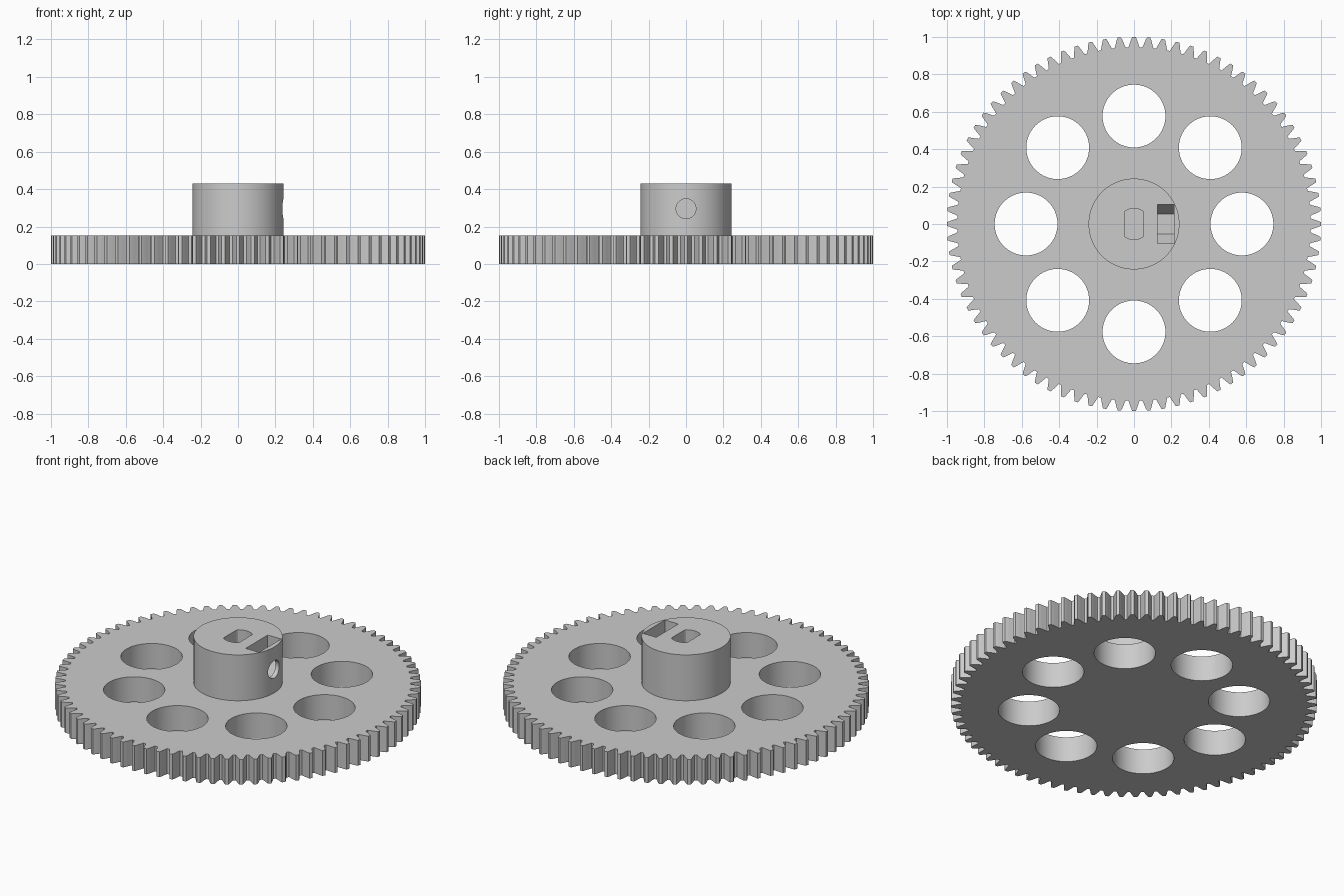
import bpy
import bmesh
from math import cos, sin, pi, radians

TEETH = 80
PLATE_TOP, HUB_TOP = 0.153, 0.43
HUB_R = 0.243
NUT_Z = 0.295

cube = bpy.data.objects.get("Cube")
if cube:
    bpy.data.objects.remove(cube, do_unlink=True)

grey = bpy.data.materials.new("light grey plastic")
grey.use_nodes = True
grey.diffuse_color = (0.6, 0.6, 0.6, 1)
grey.node_tree.nodes["Principled BSDF"].inputs["Base Color"].default_value = (0.6, 0.6, 0.6, 1)


def prism(name, outline, low, high, axis="z"):
    """Extrude a closed 2D outline along z, or a (y, z) outline along x."""
    bm = bmesh.new()
    place = (lambda a, b: (a, b, low)) if axis == "z" else (lambda a, b: (low, a, b))
    face = bm.faces.new([bm.verts.new(place(a, b)) for a, b in outline])
    out = bmesh.ops.extrude_face_region(bm, geom=[face])
    shift = (0, 0, high - low) if axis == "z" else (high - low, 0, 0)
    moved = [v for v in out["geom"] if isinstance(v, bmesh.types.BMVert)]
    bmesh.ops.translate(bm, verts=moved, vec=shift)
    bmesh.ops.recalc_face_normals(bm, faces=bm.faces)
    mesh = bpy.data.meshes.new(name)
    bm.to_mesh(mesh)
    bm.free()
    mesh.materials.append(grey)
    obj = bpy.data.objects.new(name, mesh)
    bpy.context.collection.objects.link(obj)
    return obj


def circle(r, n, cx=0, cy=0):
    return [(cx + r * cos(2 * pi * i / n), cy + r * sin(2 * pi * i / n)) for i in range(n)]


def apply_cuts(obj, cutters):
    """Subtract the cutters, then delete them."""
    bpy.context.view_layer.objects.active = obj
    for cutter in cutters:
        cutter.hide_render = True
        mod = obj.modifiers.new("cut", "BOOLEAN")
        mod.operation, mod.solver, mod.object = "DIFFERENCE", "EXACT", cutter
        bpy.ops.object.modifier_apply(modifier=mod.name)
        bpy.data.objects.remove(cutter, do_unlink=True)


def smooth(obj):
    bpy.ops.object.select_all(action="DESELECT")
    obj.select_set(True)
    bpy.context.view_layer.objects.active = obj
    bpy.ops.object.shade_smooth_by_angle(angle=radians(25))


# Toothed plate: half a tooth as (radius, half thickness), mirrored and repeated
flank = [(0.945, 0.030), (0.953, 0.0265), (0.965, 0.0225), (0.976, 0.019), (0.988, 0.0145), (1.0, 0.009)]
tooth = [(r, -t) for r, t in flank] + [(r, t) for r, t in reversed(flank)]
outline = []
for i in range(TEETH):
    for r, t in tooth:
        a = 2 * pi * i / TEETH + t / r
        outline.append((r * cos(a), r * sin(a)))
plate = prism("gear_plate", outline, 0, PLATE_TOP)

# Ring of eight lightening holes
holes = []
for i in range(8):
    a = i * pi / 4
    holes.append(prism("hole_cutter", circle(0.168, 64, 0.577 * cos(a), 0.577 * sin(a)), -0.1, 0.3))
apply_cuts(plate, holes)
smooth(plate)

# Hub with a double-D shaft socket, a hexagonal nut slot and a side screw hole
hub = prism("hub", circle(HUB_R, 96), PLATE_TOP, HUB_TOP)
arc = [radians(-53 + 106 * i / 12) for i in range(13)]
socket = [(0.083 * sin(a), 0.083 * cos(a)) for a in arc]
socket += [(-x, -y) for x, y in socket]
nut = [(0.105, 0.6), (-0.105, 0.6), (-0.105, NUT_Z), (-0.0525, NUT_Z - 0.091),
       (0.0525, NUT_Z - 0.091), (0.105, NUT_Z)]
apply_cuts(hub, [
    prism("socket_cutter", [(max(-0.052, min(0.052, x)), y) for x, y in socket], PLATE_TOP + 0.001, 0.6),
    prism("nut_cutter", nut, 0.125, 0.214, "x"),
    prism("screw_cutter", circle(0.053, 48, 0, NUT_Z), 0, 0.4, "x"),
])
smooth(hub)
